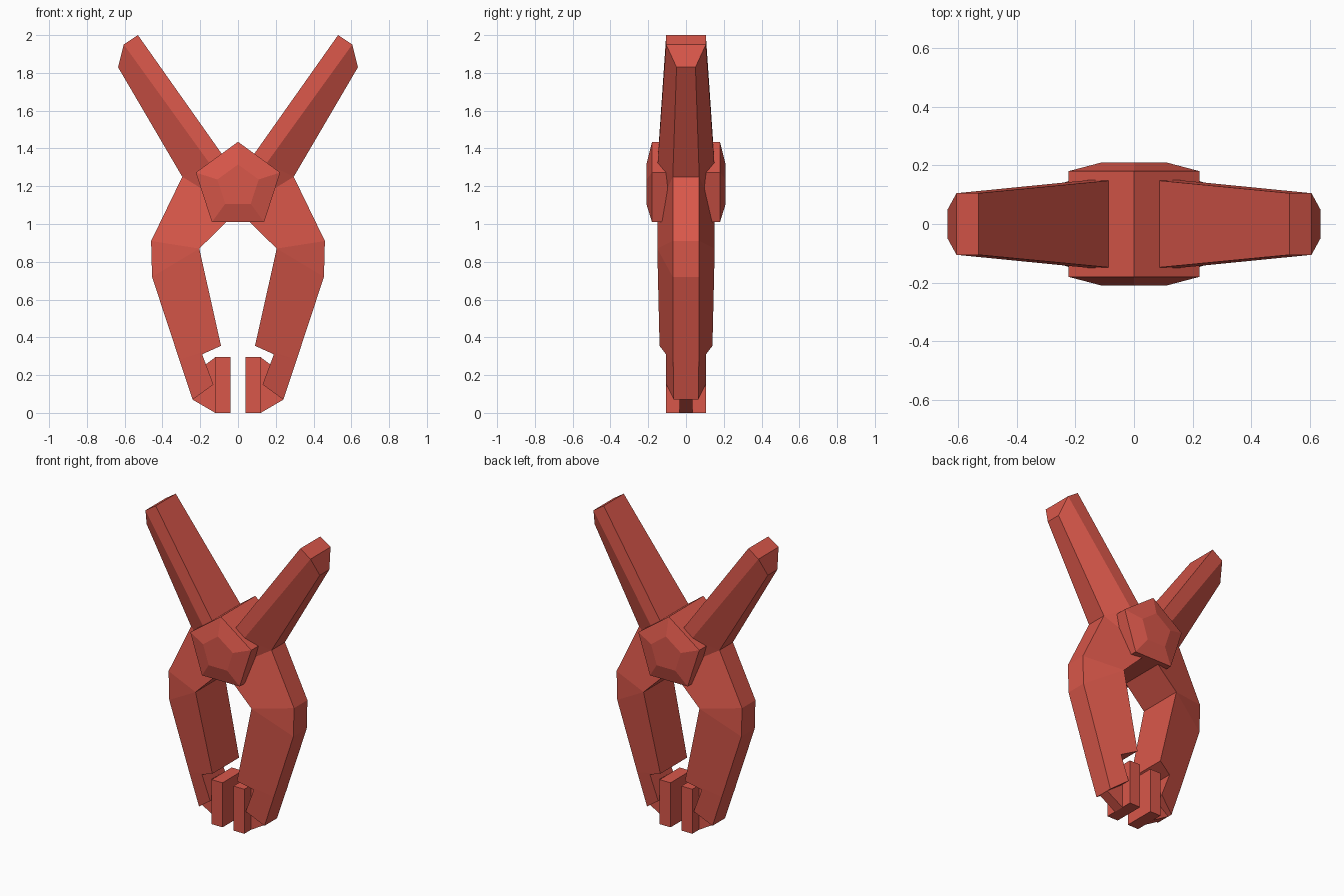
import bpy, bmesh, math

if "Cube" in bpy.data.objects:
    bpy.data.objects.remove(bpy.data.objects["Cube"])

red = bpy.data.materials.new("clamp_red")
red.diffuse_color = (0.69, 0.095, 0.068, 1)
red.use_nodes = True
red.node_tree.nodes["Principled BSDF"].inputs["Base Color"].default_value = red.diffuse_color


def make(name, rings):
    """Skin closed rings of points and cap both ends with strips of quads."""
    bm = bmesh.new()
    loops = [[bm.verts.new(p) for p in ring] for ring in rings]
    n = len(rings[0])
    for a, b in zip(loops, loops[1:]):
        for i in range(n):
            j = (i + 1) % n
            bm.faces.new((a[i], a[j], b[j], b[i]))
    for loop in (loops[0], loops[-1]):
        if name == "pivot_hub":
            bm.faces.new(loop)
        else:
            for i in range(n // 2 - 1):
                bm.faces.new((loop[i], loop[i + 1], loop[n - 2 - i], loop[n - 1 - i]))
    bmesh.ops.remove_doubles(bm, verts=bm.verts[:], dist=0.0005)
    bmesh.ops.recalc_face_normals(bm, faces=bm.faces[:])
    mesh = bpy.data.meshes.new(name)
    bm.to_mesh(mesh)
    bm.free()
    mesh.materials.append(red)
    obj = bpy.data.objects.new(name, mesh)
    bpy.context.collection.objects.link(obj)
    return obj


def section(points, side):
    """Cross-section symmetric front to back, from (x, z, half width) points."""
    return ([(side * x, -w, z) for x, z, w in points]
            + [(side * x, w, z) for x, z, w in reversed(points)])


# Handle: inner, middle and outer edge at each station, tip to pivot
handle = [
    [(0.53, 2.0, 0.105), (0.605, 1.95, 0.105), (0.635, 1.83, 0.05)],
    [(0.085, 1.37, 0.148), (0.15, 1.32, 0.15), (0.295, 1.25, 0.07)],
    [(0.0, 1.2, 0.15), (0.0, 1.07, 0.15), (0.295, 1.25, 0.07)],
]
# Jaw arm: inner and outer edge at each station, with a notch above the pad
arm = [
    [(0.0, 1.07, 0.15), (0.295, 1.25, 0.07)],
    [(0.205, 0.87, 0.152), (0.46, 0.91, 0.07)],
    [(0.205, 0.87, 0.152), (0.455, 0.72, 0.07)],
    [(0.09, 0.355, 0.14), (0.31, 0.28, 0.068)],
    [(0.19, 0.31, 0.106), (0.31, 0.28, 0.068)],
    [(0.13, 0.15, 0.105), (0.24, 0.07, 0.065)],
]
# Gripping pad and the thin web that joins it to the arm
pad = [[(0.04, z, 0.105), (0.12, z, 0.105)] for z in (0.0, 0.295)]
web = [[(0.11, 0.0, 0.035), (0.12, 0.0, 0.035), (0.24, 0.07, 0.035)],
       [(0.11, 0.295, 0.035), (0.12, 0.295, 0.035), (0.175, 0.253, 0.035)]]

for side, label in ((1, "right"), (-1, "left")):
    for part, stations in (("handle", handle), ("jaw_arm", arm),
                           ("grip_pad", pad), ("pad_web", web)):
        make(f"{label}_{part}", [section(s, side) for s in stations])

# Five-sided pivot hub with bevelled ends
hub = []
for y, r in ((-0.21, 0.115), (-0.18, 0.235), (0.18, 0.235), (0.21, 0.115)):
    hub.append([(r * math.sin(k * math.tau / 5), y, 1.2 + r * math.cos(k * math.tau / 5))
                for k in range(5)])
make("pivot_hub", hub)
